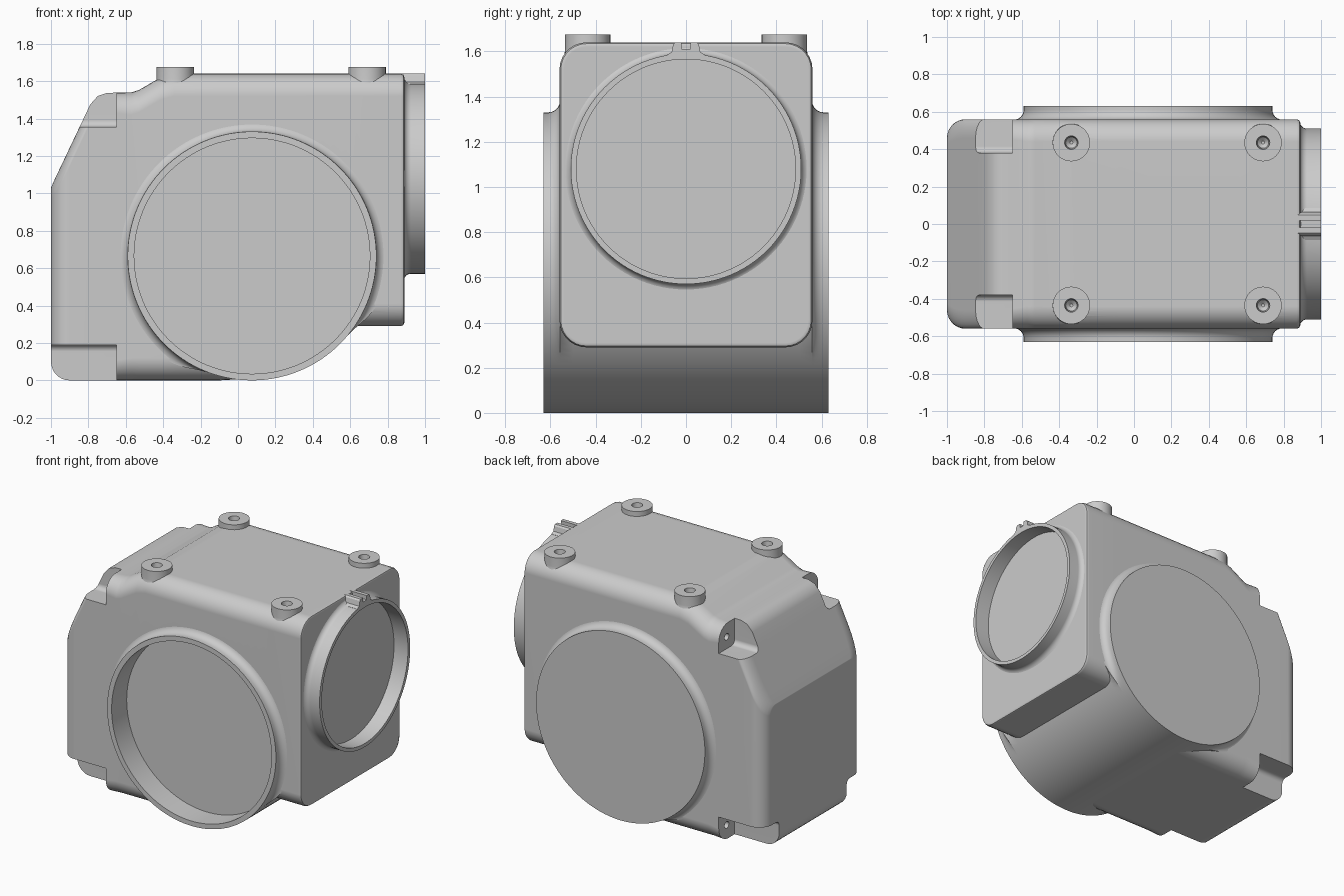
import bpy, bmesh, math
from mathutils import Vector

cube = bpy.data.objects.get("Cube")
if cube:
    bpy.data.objects.remove(cube, do_unlink=True)

grey = bpy.data.materials.new("light_grey")
grey.use_nodes = True
COLOUR = (0.6, 0.6, 0.6, 1)
grey.diffuse_color = COLOUR
grey.node_tree.nodes["Principled BSDF"].inputs["Base Color"].default_value = COLOUR

DRUM_X, DRUM_Z, DRUM_R = 0.075, 0.665, 0.665
RING_Z = 1.08


def add_object(name, bm):
    bmesh.ops.recalc_face_normals(bm, faces=bm.faces[:])
    mesh = bpy.data.meshes.new(name)
    bm.to_mesh(mesh)
    bm.free()
    obj = bpy.data.objects.new(name, mesh)
    bpy.context.scene.collection.objects.link(obj)
    mesh.materials.append(grey)
    return obj


def loft(name, loops):
    """Skin a list of equal closed loops and cap both ends."""
    bm = bmesh.new()
    rows = [[bm.verts.new(p) for p in loop] for loop in loops]
    n = len(rows[0])
    for a, b in zip(rows, rows[1:]):
        for i in range(n):
            j = (i + 1) % n
            bm.faces.new((a[i], a[j], b[j], b[i]))
    bm.faces.new(rows[0])
    bm.faces.new(rows[-1])
    return add_object(name, bm)


def lathe(name, profile, place, seg=96, flare=lambda a: 1):
    """Profile of (radius, height, extra radius); place(u, v, h) gives the point."""
    loops = []
    for r, h, extra in profile:
        loop = []
        for i in range(seg):
            a = math.tau * i / seg
            rr = r + extra * flare(a)
            loop.append(place(rr * math.cos(a), rr * math.sin(a), h))
        loops.append(loop)
    return loft(name, loops)


def fillet(r, h, size, sign, steps=6):
    """Concave quarter round that grows outwards as the height falls by size."""
    pts = []
    for i in range(steps + 1):
        t = math.pi / 2 * i / steps
        pts.append((r, h - sign * size * math.sin(t), size * (1 - math.cos(t))))
    return pts


def smooth(obj):
    bpy.ops.object.select_all(action='DESELECT')
    obj.select_set(True)
    bpy.context.view_layer.objects.active = obj
    bpy.ops.object.shade_smooth_by_angle(angle=math.radians(32))
    mod = obj.modifiers.new("weighted_normals", 'WEIGHTED_NORMAL')
    mod.keep_sharp = True


# Housing: rounded cross-sections lofted along x
TOP = [(-1, 1.03), (-.98, 1.075), (-.79, 1.475), (-.75, 1.52), (-.7, 1.537),
       (-.57, 1.54), (-.53, 1.552), (-.41, 1.622), (-.34, 1.64), (1, 1.64)]


def top_z(x):
    for (x0, z0), (x1, z1) in zip(TOP, TOP[1:]):
        if x <= x1:
            return z0 + (z1 - z0) * (x - x0) / (x1 - x0)
    return TOP[-1][1]


def bottom_z(x):
    if x < 0:
        return 0
    dx = max(0, x - DRUM_X)
    r = DRUM_R - 0.01
    return min(0.29, DRUM_Z - math.sqrt(max(0, r * r - dx * dx)))


def section(x, z0, z1, half, r, steps=7):
    loop = []
    corners = [(half - r, z1 - r), (r - half, z1 - r), (r - half, z0 + r), (half - r, z0 + r)]
    for k, (cy, cz) in enumerate(corners):
        for i in range(steps + 1):
            a = math.pi / 2 * (k + i / steps)
            loop.append((x, cy + r * math.cos(a), cz + r * math.sin(a)))
    return loop


sections = []
for i in range(8):
    a = math.pi / 2 * i / 7
    inset = 0.1 * (1 - math.sin(a))
    x = -1 + 0.1 * (1 - math.cos(a))
    sections.append(section(x, inset, top_z(x), 0.56 - inset, 0.05 + 0.05 * math.sin(a)))
stations = [x for x, z in TOP[2:-1]] + [-0.1] + [DRUM_X + 0.06 * i for i in range(10)]
for x in stations + [0.64, 0.87]:
    sections.append(section(x, bottom_z(x), top_z(x), 0.56, 0.1 if x < -0.6 else 0.12))
for x, inset in ((0.884, 0.006), (0.89, 0.02)):
    sections.append(section(x, 0.29 + inset, 1.64 - inset, 0.56 - inset, 0.12 - inset))
housing = loft("housing", sections)


# Cutters: drum recess, corner pockets, screw holes
def drum_place(u, v, h):
    return (DRUM_X + u, h, DRUM_Z + v)


def pocket(y, z0, z1):
    bm = bmesh.new()
    bmesh.ops.create_cube(bm, size=1)
    for v in bm.verts:
        v.co = Vector((-0.9 + 0.5 * v.co.x, y + 0.44 * v.co.y,
                       (z0 + z1) / 2 + (z1 - z0) * v.co.z))
    along = [e for e in bm.edges if abs(e.verts[0].co.x - e.verts[1].co.x) > 0.1]
    bmesh.ops.bevel(bm, geom=along, offset=0.035, segments=4, profile=0.5, affect='EDGES')
    return add_object("pocket_cutter", bm)


BOSSES = [(x, y) for x in (-0.335, 0.69) for y in (-0.435, 0.435)]
cutters = [lathe("recess_cutter", [(0.645, -0.8, 0), (0.645, -0.42, 0)], drum_place)]
for side in (-1, 1):
    cutters += [pocket(side * 0.6, 1.355, 1.9), pocket(side * 0.6, -0.4, 0.19)]
    for z in (1.44, 0.1):
        cutters.append(lathe("screw_cutter", [(0.024, -0.75, 0), (0.024, -0.55, 0)],
                             lambda u, v, h: (h, side * 0.47 + u, z + v), 20))
for bx, by in BOSSES:
    cutters.append(lathe("boss_cutter", [(0.06, 1.57, 0), (0.06, 1.8, 0)],
                         lambda u, v, h: (bx + u, by + v, h), 24))
for c in cutters:
    c.hide_render = True
    mod = housing.modifiers.new("cut", 'BOOLEAN')
    mod.operation = 'DIFFERENCE'
    mod.solver = 'EXACT'
    mod.object = c
deps = bpy.context.evaluated_depsgraph_get()
cut_mesh = bpy.data.meshes.new_from_object(housing.evaluated_get(deps))
housing.modifiers.clear()
housing.data = cut_mesh
cut_mesh.materials.clear()
cut_mesh.materials.append(grey)
for poly in cut_mesh.polygons:
    poly.material_index = 0
for c in cutters:
    bpy.data.objects.remove(c, do_unlink=True)


# Drum across the housing: recessed front, flush back, root fillet fading at the bottom
def drum_flare(a):
    deg = math.degrees(a)
    deg = deg - 360 if deg > 270 else deg
    t = max(0, min(1, (deg + 40) / 20, (250 - deg) / 20))
    return t * t * (3 - 2 * t)


back = [(DRUM_R, 0.63, 0)] + fillet(DRUM_R, 0.61, 0.052, 1) + [(DRUM_R, 0.5, 0)]
front = [(r, -h, e) for r, h, e in reversed(back)]
drum = lathe("drum", back + front + [(0.63, -0.63, 0), (0.63, -0.46, 0)],
             drum_place, 128, drum_flare)

# Round collar on the +x end
collar = lathe("end_collar", [(0.485, 0.885, 0), (0.485, 1, 0), (0.51, 1, 0)]
               + fillet(0.51, 0.925, 0.038, 1) + [(0.545, 0.88, 0)],
               lambda u, v, h: (h, u, RING_Z + v))

# Slotted key tab on top of the collar
half_tab = [(0.085, 1.572), (0.085, 1.584), (0.064, 1.596), (0.057, 1.63), (0.047, 1.64),
            (0.02, 1.64), (0.02, 1.61)]
outline = half_tab + [(-y, z) for y, z in reversed(half_tab)]
tab = loft("key_tab", [[(x, y, z) for y, z in outline] for x in (0.87, 1.0)])

# Four mounting bosses with blind holes
parts = [housing, drum, collar, tab]
for bx, by in BOSSES:
    parts.append(lathe("mounting_boss",
                       [(0.115, 1.5, 0), (0.115, 1.56, 0), (0.103, 1.585, 0), (0.1, 1.61, 0),
                        (0.1, 1.675, 0), (0.036, 1.675, 0), (0.03, 1.62, 0), (0.008, 1.6, 0)],
                       lambda u, v, h: (bx + u, by + v, h), 40))
for p in parts:
    smooth(p)
